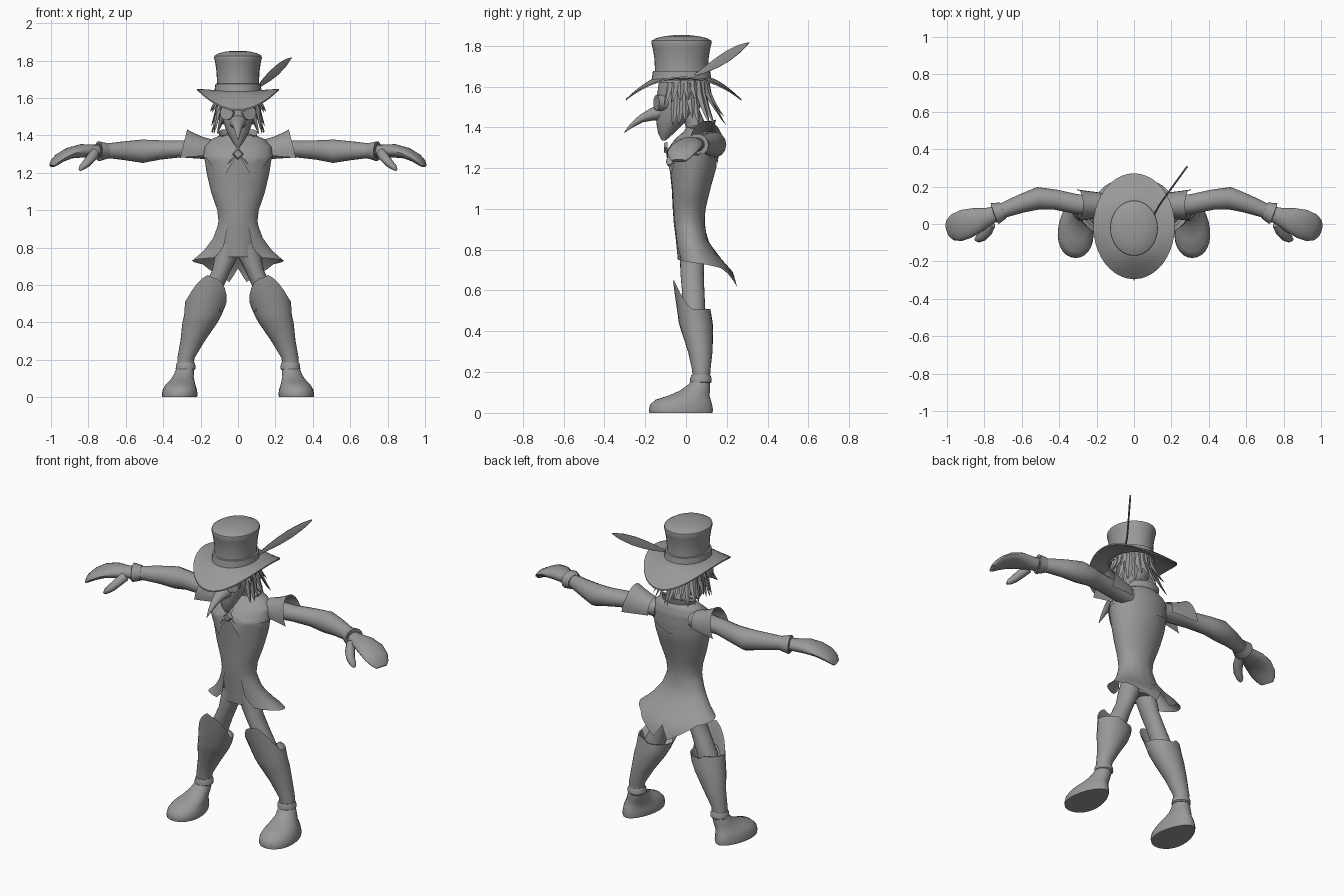
import bpy, bmesh, math, random
from mathutils import Vector

random.seed(4)
TAU, PI = math.tau, math.pi
grey = bpy.data.materials.new("plain grey")
grey.diffuse_color = (0.32, 0.32, 0.32, 1)


def build(name, rows, closed=True, cap=True, mirror=False, angle=40):
    """Skin a list of equal-length point rows into one object."""
    bm = bmesh.new()
    vs = [[bm.verts.new(p) for p in r] for r in rows]
    n = len(rows[0])
    for a, b in zip(vs, vs[1:]):
        for i in range(n if closed else n - 1):
            j = (i + 1) % n
            bm.faces.new((a[i], a[j], b[j], b[i]))
    if closed and cap:
        bm.faces.new(vs[0])
        bm.faces.new(vs[-1])
    bmesh.ops.recalc_face_normals(bm, faces=bm.faces)
    me = bpy.data.meshes.new(name)
    bm.to_mesh(me)
    bm.free()
    me.materials.append(grey)
    ob = bpy.data.objects.new(name, me)
    bpy.context.collection.objects.link(ob)
    bpy.ops.object.select_all(action="DESELECT")
    ob.select_set(True)
    bpy.context.view_layer.objects.active = ob
    bpy.ops.object.shade_smooth_by_angle(angle=math.radians(angle))
    if mirror:
        ob.modifiers.new("mirror", "MIRROR")
    return ob


def flat(cx, cy, z, rx, ry, n=24, taper=0):
    """Horizontal oval, starting at the front; taper narrows the back."""
    ang = [TAU * i / n for i in range(n)]
    return [(cx + rx * math.sin(a) * (1 + taper * math.cos(a)), cy - ry * math.cos(a), z) for a in ang]


def tube(name, knots, n=14, **kw):
    """Oval tube along a path of (x, y, z, side radius, up radius)."""
    P = [Vector(k[:3]) for k in knots]
    rows = []
    for i, k in enumerate(knots):
        t = (P[min(i + 1, len(P) - 1)] - P[max(i - 1, 0)]).normalized()
        u = t.cross(Vector((0, 0, 1))).normalized()
        v = u.cross(t)
        rows.append([P[i] + u * k[3] * math.cos(TAU * j / n) + v * k[4] * math.sin(TAU * j / n)
                     for j in range(n)])
    return build(name, rows, **kw)


def lerp(knots, t):
    """Piecewise interpolation of a table whose first column ascends."""
    t = min(max(t, knots[0][0]), knots[-1][0])
    for a, b in zip(knots, knots[1:]):
        if t <= b[0]:
            f = (t - a[0]) / (b[0] - a[0])
            return [p + (q - p) * f for p, q in zip(a[1:], b[1:])]


def section(knots, a, z, off=0.0):
    rx, yf, yb = lerp(knots, z)
    return ((rx + off) * math.sin(a), (yf + yb) / 2 - ((yb - yf) / 2 + off) * math.cos(a), z)


def shell(name, knots, top, hem, opening, off, nz=20, na=26):
    """Open garment: from the top down to a shaped hem, split at the front."""
    rows = []
    for k in range(nz + 1):
        half = []
        for i in range(na + 1):
            a = 0.5
            for _ in range(6):
                z = top + (lerp(hem, a)[0] - top) * k / nz
                o = lerp(opening, z)[0]
                a = o + (PI - o) * i / na
            half.append(section(knots, a, z, off))
        rows.append(half + [(-x, y, z) for x, y, z in half[-2::-1]])
    return build(name, rows, closed=False)


# torso with waistcoat: height, half width, front, back
UPPER = [(.93, .098, -.06, .085), (1.0, .106, -.065, .09), (1.1, .14, -.07, .115),
         (1.2, .163, -.08, .143), (1.28, .175, -.088, .15), (1.34, .168, -.045, .15),
         (1.38, .13, .0, .14), (1.41, .06, .02, .12)]
BODY = [(.75, .09, -.04, .09), (.85, .1, -.05, .085)] + UPPER
COAT = [(.61, .25, -.03, .25), (.69, .25, -.035, .225), (.73, .24, -.035, .19),
        (.78, .18, -.04, .145), (.85, .128, -.052, .1)] + UPPER
zs = [.75, .8, .85, .9, .93, 1.0, 1.05, 1.1, 1.15, 1.2, 1.24, 1.28, 1.31, 1.34, 1.36, 1.38, 1.41]
build("waistcoat", [[section(BODY, TAU * i / 28, z) for i in range(28)] for z in zs])
# tail coat with pointed hem, then shoulder cape with lapel points
shell("tail_coat", COAT, 1.33, [(.3, .75), (1.0, .74), (1.75, .727), (2.3, .71), (2.97, .615), (PI, .69)],
      [(.6, .8), (.74, .62), (.8, .48), (.88, .55), (1.0, .5), (1.2, .36), (1.33, .3)], .005)
shell("shoulder_cape", UPPER, 1.40, [(0, 1.28), (.5, 1.16), (1.15, 1.28), (2.2, 1.27), (PI, 1.22)],
      [(1.16, .5), (1.29, .03), (1.4, .03)], .011)
shell("collar", [(1.36, .09, .0, .13), (1.45, .115, -.02, .15)], 1.36,
      [(0, 1.38), (1.2, 1.40), (2.2, 1.43), (PI, 1.44)], [(1.3, .5), (1.5, .8)], 0, 5)
# neck clasp, a small diamond
tube("clasp", [(0, -.09, 1.30, .03, .03), (0, -.108, 1.30, .022, .022)], n=4, angle=10)
build("neck", [flat(0, y, z, .05, .05) for y, z in [(.06, 1.36), (.04, 1.43), (.01, 1.50)]])

# head, long beak, chin mask
HEAD = [(1.335, 0, .008, -.118, -.10), (1.37, 0, .034, -.137, -.06), (1.42, 0, .06, -.145, -.01),
        (1.48, 0, .082, -.15, .06), (1.54, 0, .095, -.145, .09), (1.64, 0, .095, -.13, .1)]
build("head", [flat(x, (a + b) / 2, z, r, (b - a) / 2, 20) for z, x, r, a, b in HEAD])
tube("beak", [(0, -.11, 1.475, .055, .045), (0, -.17, 1.462, .036, .03), (0, -.22, 1.442, .024, .019),
              (0, -.265, 1.41, .013, .011), (0, -.302, 1.375, .002, .002)], n=12)
# goggle eyes
tube("eye_rim", [(.042, -.10, 1.52, .04, .04), (.062, -.145, 1.52, .038, .038),
                 (.062, -.146, 1.52, .028, .028), (.058, -.136, 1.52, .028, .028)], n=16, mirror=True)


# hair locks hanging under the hat
def lock(name, a, base, reach, tip_z, w):
    s, c = math.sin(a), -math.cos(a)
    rows = []
    for f in (0, .3, .6, .85, 1):
        r = base + (reach - base) * f ** 1.6
        k = (1 - f) ** .6 + .03
        p = Vector((s * r, -.01 + c * r * 1.1, 1.63 + (tip_z - 1.63) * f))
        side, out = Vector((-c, s, 0)) * w * k, Vector((s, c, 0)) * .014 * k
        rows.append([p + side, p + out, p - side, p - out])
    build(name, rows, mirror=True, angle=30)


for i in range(10):
    a = 1.2 + i * .21
    lock("hair_lock", a, .10, random.uniform(.135, .15) + .04 * (a > 2.2),
         random.uniform(1.40, 1.46), .03)
for i in range(5):
    lock("short_hair_lock", .95 + i * .25, .105, .15, random.uniform(1.49, 1.54), .022)

# hat: saddle brim, band, flared crown
def brim_row(f, dz):
    row = []
    for i in range(40):
        a = TAU * i / 40
        x, y = math.sin(a), -math.cos(a)
        g = max(0, f - .5) / .5
        z = 1.637 - .102 * y * y * g ** 1.3 + .008 * x * x * g
        row.append((.218 * f * x, -.012 + .283 * f * y, z + dz))
    return row


build("hat_brim", [brim_row(f, .004) for f in (.3, .5, .6, .7, .8, .9, 1)]
      + [brim_row(f, -.004) for f in (1, .9, .8, .7, .6, .5, .3)])
build("hat_crown", [flat(0, -.022, z, r, r * 1.16, 32) for z, r in
                    [(1.62, .118), (1.68, .112), (1.74, .115), (1.79, .122), (1.815, .128), (1.825, .126),
                     (1.838, .105), (1.847, .07), (1.852, .03)]])
build("hat_band", [flat(0, -.022, z, r, r * 1.16, 32) for z, r in
                   [(1.63, .127), (1.675, .121), (1.677, .112)]])
# feather, a thin curved leaf
FE = [(.105, .045, 1.655, .006), (.135, .10, 1.685, .018), (.17, .15, 1.715, .027), (.21, .205, 1.75, .03),
      (.25, .26, 1.785, .022), (.275, .295, 1.807, .009), (.285, .308, 1.815, .001)]
tube("feather", [(x, y, z, .005, w) for x, y, z, w in FE], n=6)

# arms: sleeve, cuff, mitten hand, thumb
tube("sleeve", [(.12, .09, 1.32, .055, .052), (.22, .1, 1.325, .055, .05), (.31, .107, 1.327, .053, .046),
                (.42, .13, 1.322, .054, .053), (.51, .138, 1.315, .06, .064), (.6, .11, 1.318, .05, .052),
                (.68, .08, 1.318, .042, .042), (.74, .055, 1.315, .038, .036)], mirror=True)
tube("cuff", [(.70, .072, 1.317, .046, .042), (.745, .055, 1.315, .06, .054), (.75, .053, 1.315, .052, .046),
              (.73, .06, 1.315, .035, .033)], mirror=True)
tube("hand", [(.73, .058, 1.315, .038, .034), (.78, .04, 1.315, .048, .036), (.84, .02, 1.317, .068, .036),
              (.90, .0, 1.305, .08, .03), (.95, -.02, 1.28, .076, .024), (.98, -.03, 1.255, .06, .019),
              (.995, -.035, 1.236, .038, .01)], n=16, mirror=True)
tube("thumb", [(.765, .0, 1.305, .026, .028), (.785, -.04, 1.28, .028, .026), (.81, -.068, 1.25, .025, .022),
               (.835, -.08, 1.228, .02, .016), (.847, -.084, 1.214, .008, .007)], n=10, mirror=True)


# winged shoulder caps, arched over the arm
def arch(x, ry, up, lean):
    row = []
    for i in range(15):
        a = -.25 + (PI + .5) * i / 14
        s = math.sin(a)
        row.append((x + lean * max(0, 1 - s), .1 + ry * math.cos(a), 1.31 + up * s))
    return row


build("shoulder_cap", [arch(.145, .06, .07, 0), arch(.19, .07, .082, .005), arch(.235, .077, .102, .015),
                       arch(.272, .084, .122, .03)], closed=False, mirror=True)

# legs: thigh, tall boot with peaked rim, ankle ring, shoe
build("thigh", [flat(*k) for k in [(.045, .025, .82, .055, .06), (.06, .03, .76, .062, .06),
                                   (.088, .03, .68, .05, .057), (.125, .035, .6, .052, .055),
                                   (.17, .04, .5, .06, .055), (.19, .045, .44, .06, .055)]], mirror=True)


def boot_rim(shrink, dz):
    row = []
    for x, y, z in flat(.175, .03, 0, .108 - shrink, .093 - shrink):
        f = max(0, (.03 - y) / .093)
        row.append((x - .04 * f, y, .49 + .15 * f ** 1.4 + .02 * (x > .2) + dz))
    return row


BOOT = [(.28, .075, .18, .044, .043), (.278, .075, .21, .046, .045), (.243, .07, .30, .065, .06),
        (.203, .055, .40, .094, .078), (.188, .048, .44, .1, .083)]
build("boot", [flat(*k) for k in BOOT] + [boot_rim(0, 0), boot_rim(.008, -.002), boot_rim(.03, -.06)],
      mirror=True)
build("ankle_ring", [flat(.28, .073, z, r, r) for z, r in
                     [(.145, .045), (.152, .053), (.172, .052), (.185, .046)]], mirror=True)
build("shoe", [flat(*k, 28, t) for *k, t in [
    (.313, -.025, 0, .092, .155, .2), (.312, -.025, .015, .094, .157, .2), (.311, -.024, .04, .09, .152, .2),
    (.308, -.014, .065, .08, .135, .15), (.30, .015, .085, .068, .10, .1), (.293, .045, .11, .056, .073, 0),
    (.285, .065, .14, .05, .053, 0), (.28, .073, .16, .046, .046, 0)]], mirror=True)
